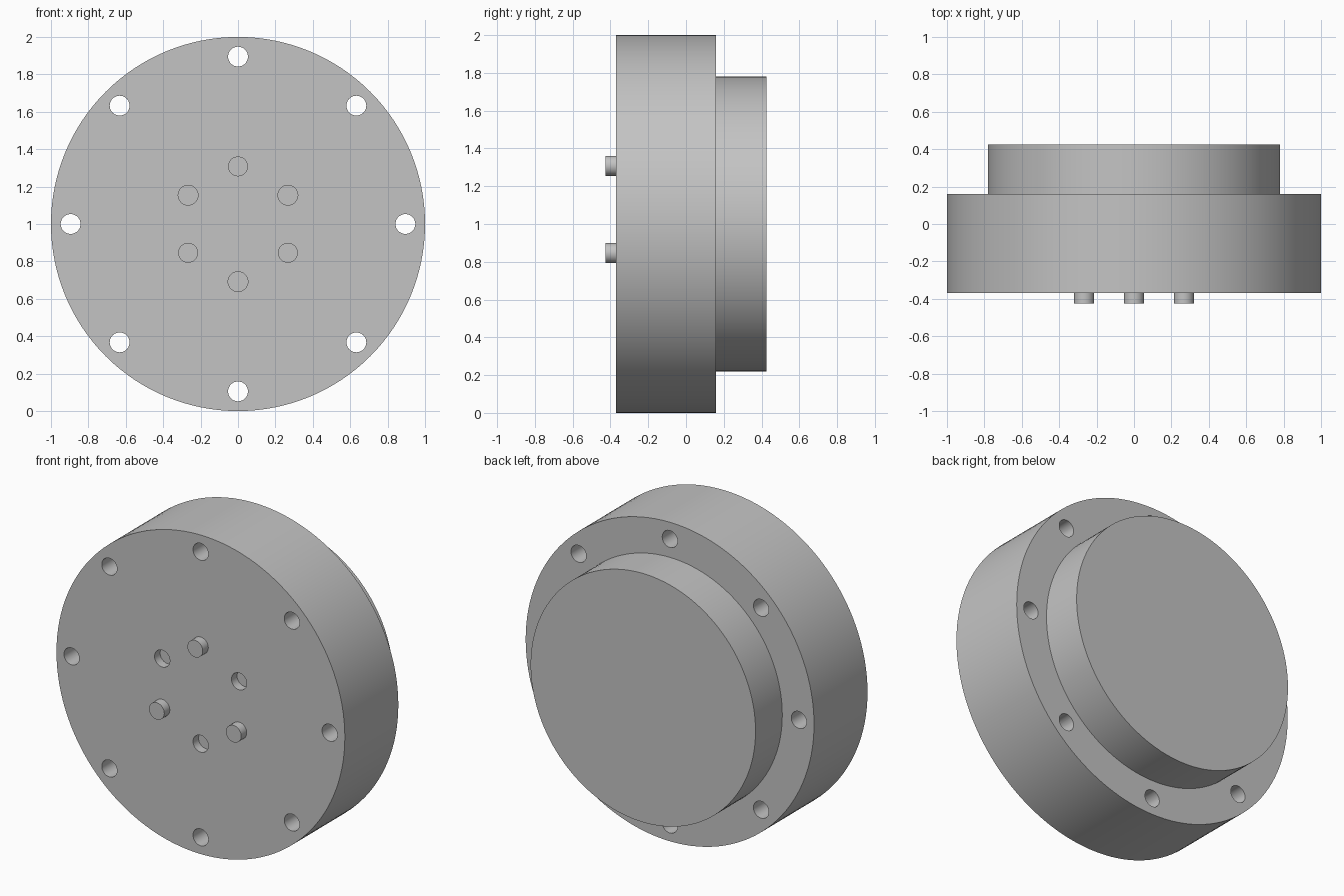
import bpy, bmesh
from math import radians, sin, cos, tau
from mathutils import Matrix, Vector

cube = bpy.data.objects.get("Cube")
if cube:
    bpy.data.objects.remove(cube, do_unlink=True)

FRONT, STEP, BACK = -0.37, 0.16, 0.425   # body planes along y
PIN_H, PIN_R, PIN_RING = 0.055, 0.053, 0.308
RIM_RING = 0.895

grey = bpy.data.materials.new("plain grey")
grey.use_nodes = True
colour = (0.55, 0.55, 0.55, 1)
grey.diffuse_color = colour
grey.node_tree.nodes["Principled BSDF"].inputs["Base Color"].default_value = colour


def make_object(name, bm):
    bmesh.ops.recalc_face_normals(bm, faces=bm.faces)
    mesh = bpy.data.meshes.new(name)
    bm.to_mesh(mesh)
    bm.free()
    mesh.materials.append(grey)
    obj = bpy.data.objects.new(name, mesh)
    bpy.context.collection.objects.link(obj)
    return obj


def add_rod(bm, x, z, radius, y0, y1, sides=48):
    """Capped cylinder along y."""
    place = Matrix.Translation((x, (y0 + y1) / 2, z)) @ Matrix.Rotation(radians(90), 4, 'X')
    bmesh.ops.create_cone(bm, cap_ends=True, segments=sides, radius1=radius,
                          radius2=radius, depth=y1 - y0, matrix=place)


def ring(count, radius, start=0):
    """Points on a circle around the disc centre, starting at the top."""
    for i in range(count):
        a = start + tau * i / count
        yield radius * sin(a), 1 + radius * cos(a)


def smooth(obj):
    bpy.ops.object.select_all(action='DESELECT')
    obj.select_set(True)
    bpy.context.view_layer.objects.active = obj
    bpy.ops.object.shade_smooth_by_angle(angle=radians(30))


# Stepped body: a wide disc with a narrower boss behind, turned from one profile
bm = bmesh.new()
profile = [(0, FRONT), (1, FRONT), (1, STEP), (0.78, STEP), (0.78, BACK), (0, BACK)]
verts = [bm.verts.new((r, y, 1)) for r, y in profile]
edges = [bm.edges.new(pair) for pair in zip(verts, verts[1:])]
bmesh.ops.spin(bm, geom=verts + edges, cent=Vector((0, 0, 1)), axis=(0, 1, 0),
               angle=tau, steps=128)
bmesh.ops.remove_doubles(bm, verts=bm.verts, dist=0.0005)
# merge each flat end into a single face
bmesh.ops.dissolve_limit(bm, angle_limit=radians(0.5), verts=bm.verts, edges=bm.edges)
body = make_object("stepped_body", bm)

# Bolt holes through the rim and blind sockets in the front face
bm = bmesh.new()
for x, z in ring(8, RIM_RING):
    add_rod(bm, x, z, PIN_R, FRONT - 0.1, STEP + 0.1)
for x, z in ring(3, PIN_RING, tau / 6):
    add_rod(bm, x, z, PIN_R, FRONT - 0.1, FRONT + PIN_H)
cutter = make_object("hole_cutter", bm)
cutter.hide_render = True

cut = body.modifiers.new("holes", 'BOOLEAN')
cut.operation = 'DIFFERENCE'
cut.solver = 'EXACT'
cut.object = cutter
bpy.context.view_layer.objects.active = body
bpy.ops.object.modifier_apply(modifier=cut.name)
bpy.data.objects.remove(cutter, do_unlink=True)
smooth(body)

# Three locating pins, alternating with the sockets
for i, (x, z) in enumerate(ring(3, PIN_RING)):
    bm = bmesh.new()
    add_rod(bm, x, z, PIN_R, FRONT - PIN_H, FRONT)
    smooth(make_object(f"locating_pin_{i + 1}", bm))
